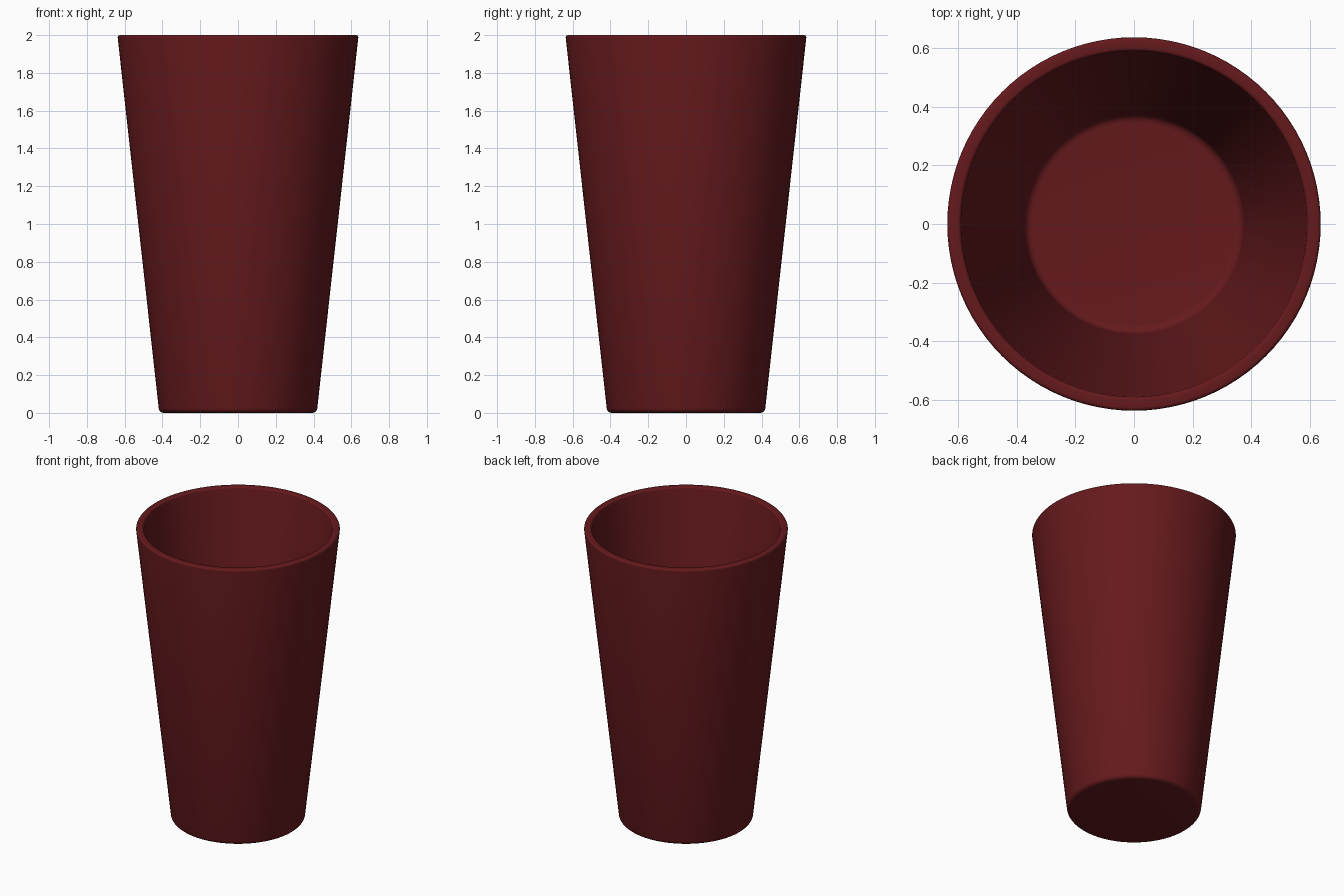
import bpy, bmesh, math

if "Cube" in bpy.data.objects:
    bpy.data.objects.remove(bpy.data.objects["Cube"])

SEGMENTS = 96


def arc(cx, cz, r, a0, a1, n=5):
    """Points along a small fillet, angles in degrees."""
    return [(cx + r * math.cos(math.radians(a0 + (a1 - a0) * i / n)),
             cz + r * math.sin(math.radians(a0 + (a1 - a0) * i / n)))
            for i in range(n + 1)]


def lathe(name, profile, color):
    """Spin an (r, z) profile around z; its ends lie on the axis."""
    bm = bmesh.new()
    verts = [bm.verts.new((r, 0, z)) for r, z in profile]
    edges = [bm.edges.new(pair) for pair in zip(verts, verts[1:])]
    bmesh.ops.spin(bm, geom=verts + edges, cent=(0, 0, 0), axis=(0, 0, 1),
                   angle=math.tau, steps=SEGMENTS, use_duplicate=False)
    bmesh.ops.remove_doubles(bm, verts=bm.verts, dist=1e-5)
    bmesh.ops.recalc_face_normals(bm, faces=bm.faces)
    mesh = bpy.data.meshes.new(name)
    bm.to_mesh(mesh)
    bm.free()
    obj = bpy.data.objects.new(name, mesh)
    bpy.context.collection.objects.link(obj)
    mat = bpy.data.materials.new(name + "_red")
    mat.diffuse_color = color
    mat.use_nodes = True
    mat.node_tree.nodes["Principled BSDF"].inputs["Base Color"].default_value = mat.diffuse_color
    mesh.materials.append(mat)
    bpy.context.view_layer.objects.active = obj
    obj.select_set(True)
    bpy.ops.object.shade_smooth_by_angle(angle=math.radians(35))
    return obj


# Outer base, tapered wall, softened rim, inner wall, filleted inner floor
profile = [(0, 0)]
profile += arc(0.392, 0.028, 0.028, -90, -6)
profile += arc(0.625, 1.988, 0.012, -6, 90, 4)
profile += arc(0.602, 1.988, 0.012, 90, 174, 4)
profile += arc(0.345, 0.08, 0.03, -6, -90)
profile += [(0, 0.05)]
lathe("cup", profile, (0.13, 0.01, 0.012, 1))
